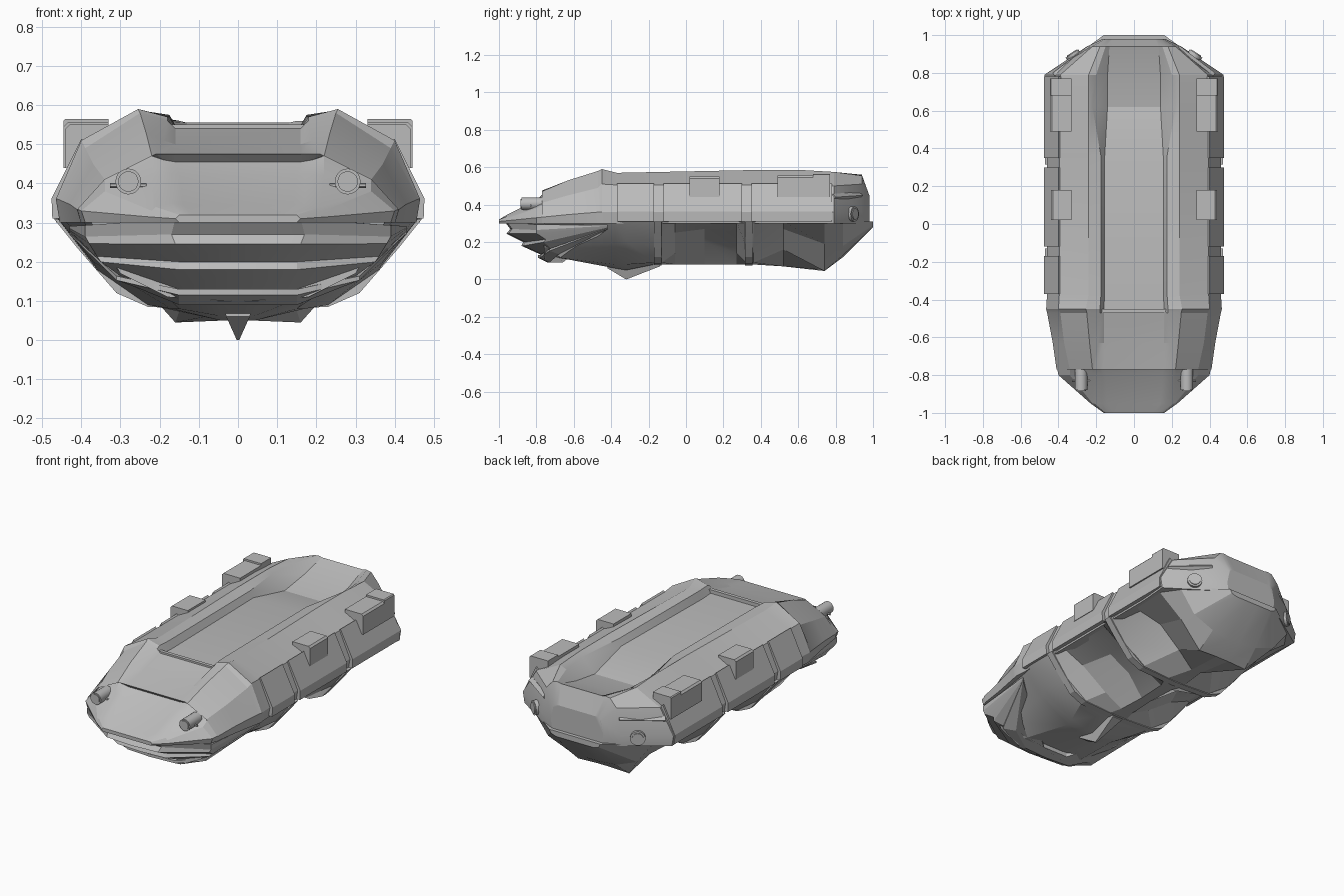
import bpy, bmesh, math
from mathutils import Vector

default = bpy.data.objects.get("Cube")
if default:
    bpy.data.objects.remove(default, do_unlink=True)

grey = bpy.data.materials.new("hull grey")
grey.use_nodes = True
colour = (0.5, 0.5, 0.5, 1)
grey.diffuse_color = colour
grey.node_tree.nodes["Principled BSDF"].inputs["Base Color"].default_value = colour


def finish(name, bm, smooth=20):
    """Turn a bmesh into a named, shaded object."""
    bmesh.ops.remove_doubles(bm, verts=bm.verts, dist=0.0005)
    bmesh.ops.recalc_face_normals(bm, faces=bm.faces)
    mesh = bpy.data.meshes.new(name)
    bm.to_mesh(mesh)
    bm.free()
    obj = bpy.data.objects.new(name, mesh)
    bpy.context.collection.objects.link(obj)
    mesh.materials.append(grey)
    bpy.ops.object.select_all(action='DESELECT')
    obj.select_set(True)
    bpy.context.view_layer.objects.active = obj
    bpy.ops.object.shade_smooth_by_angle(angle=math.radians(smooth))
    return obj


def loft(name, rings, smooth=20):
    """Skin a list of closed rings and cap both ends."""
    bm = bmesh.new()
    loops = [[bm.verts.new(p) for p in ring] for ring in rings]
    count = len(loops[0])
    for a, b in zip(loops, loops[1:]):
        for i in range(count):
            j = (i + 1) % count
            bm.faces.new((a[i], a[j], b[j], b[i]))
    bm.faces.new(loops[0])
    bm.faces.new(loops[-1])
    return finish(name, bm, smooth)


def mirrored(half):
    """Complete a half ring by reflecting it in x."""
    return half + [(-x, y, z) for x, y, z in reversed(half)]


def prism(name, side, profile, y0, y1):
    """Extrude an x-z profile along y on one side."""
    return loft(name, [[(side * x, y, z) for x, z in profile] for y in (y0, y1)])


def rod(name, start, end, r1, r2, sides):
    """Tapered rod between two points."""
    start, end = Vector(start), Vector(end)
    axis = end - start
    bm = bmesh.new()
    bmesh.ops.create_cone(bm, cap_ends=True, segments=sides, radius1=r1,
                          radius2=r2, depth=axis.length)
    bmesh.ops.rotate(bm, verts=bm.verts, matrix=axis.to_track_quat('Z', 'Y').to_matrix())
    bmesh.ops.translate(bm, verts=bm.verts, vec=(start + end) / 2)
    return finish(name, bm, 35)


# Upper hull stations in hundredths:
# y, floor x z, trough edge x z, ridge x z, shoulder x z, widest x
stations = [
    (-100, 10, 32, 12, 32, 15, 32, 15.5, 31.5, 16),
    (-95, 14, 34.5, 17, 35, 21, 34, 22, 33, 23),
    (-80, 15, 42, 17, 42.5, 22, 42, 34, 38, 40),
    (-75, 16, 45.5, 19, 46, 22, 47, 34, 41, 41),
    (-77, 16, 47.5, 21, 47.5, 22, 47, 34, 41, 41),
    (-63, 16, 50, 19, 51, 23.5, 53, 37, 45, 43),
    (-47, 16, 54, 18, 56, 25, 58, 39, 49, 46),
    (-45, 16, 53, 18, 57, 25.5, 59, 40, 51, 46.5),
    (-37, 15.5, 53, 17.5, 57, 24, 57, 39.5, 50.5, 46),
    (36, 15.5, 54, 17.5, 57.5, 24, 58.5, 39.5, 50.5, 46),
    (62, 14, 48.5, 22, 56, 24, 58.5, 39.5, 50.5, 46),
    (79, 14, 51, 20, 56, 24, 57.5, 39, 50, 47.4),
    (94, 13, 55.5, 15, 56, 18, 55.5, 22, 51, 25),
    (98, 11, 45, 13, 45, 14, 45, 15, 43, 16.5),
]
rings = []
for y, fx, fz, ex, ez, rx, rz, sx, sz, mx in stations:
    rise = min(36, 31 + (y + 100) * 0.1)
    half = [(fx, fz), (ex, ez), (rx, rz), (sx, sz), (mx, rise), (mx - 1, 30)]
    rings.append(mirrored([(x / 100, y / 100, z / 100) for x, z in half]))
loft("upper_hull", rings)

# Lower hull with ribs and hollows: y, top x, flank x z, belly x z, keel z
belly = [
    (-76, 38, 30, 17, 18, 11, 10),
    (-70, 40, 30, 18, 19, 12, 12),
    (-38, 45, 33, 19, 15, 8, 6),
    (-32, 46, 37, 20, 17, 8, 5),
    (-17, 46, 36, 18, 23, 9, 8),
    (-13, 46, 36, 18, 23, 9, 8),
    (-6, 45, 31, 25, 15, 14, 8),
    (10, 45, 25, 27, 12, 20, 8),
    (27, 45, 31, 25, 15, 14, 8),
    (32, 46, 36, 18, 23, 9, 8),
    (36, 46, 36, 18, 23, 9, 8),
    (52, 44, 25, 27, 12, 16, 7),
    (74, 45, 29, 19, 16, 4.5, 5),
    (84, 38, 28, 18, 15, 13, 12),
    (100, 16, 15, 29, 12, 28, 28),
]
rings = []
for y, tx, fx, fz, bx, bz, keel in belly:
    half = [(tx, 31), (fx, fz), (bx, bz), (bx / 4, keel)]
    rings.append(mirrored([(x / 100, y / 100, z / 100) for x, z in half]))
loft("lower_hull", rings)

# Stepped chin whose lips sweep back and up: z, front y, front x, side y, side x
steps = [
    (9, -74, 15, -68, 26), (11.5, -79, 15, -73, 31), (13, -79, 15, -73, 31),
    (13, -77, 15, -72, 30), (18, -88, 15, -76, 35), (20, -87, 15, -75, 36),
    (24.5, -96, 16, -80, 38), (27, -94, 17, -80, 39), (31, -97, 16, -80, 39),
]
rings = []
for z, fy, fx, sy, sx in steps:
    half = [(0, fy, z), (fx, fy + 1, z), (sx, sy, 25 + (z - 25) * 0.72),
            (43, -42, 26 + z / 10), (8, -66, z)]
    rings.append(mirrored([(x / 100, y / 100, h / 100) for x, y, h in half]))
loft("chin", rings)

# Keel spike under the nose
spike = []
for y, x, z in ((-0.42, 0.03, 0.06), (-0.32, 0.003, 0.0), (-0.14, 0.03, 0.07)):
    spike.append(mirrored([(0.045, y, 0.1), (0.035, y, 0.075), (x, y, z)]))
loft("keel_spike", spike)

# Lip at the head of the roof trough
prism("trough_lip", 1, [(-0.17, 0.53), (0.17, 0.53), (0.17, 0.55), (-0.17, 0.55)], -0.47, -0.45)

panel = [(0.385, 0.5), (0.4, 0.514), (0.476, 0.362), (0.474, 0.31), (0.44, 0.31)]
mid_pod = [(0.33, 0.44), (0.44, 0.44), (0.44, 0.54), (0.43, 0.55), (0.33, 0.55)]
rear_pod = [(0.33, 0.44), (0.445, 0.44), (0.445, 0.545), (0.435, 0.555), (0.33, 0.555)]
lid = [(0.33, 0.55), (0.445, 0.545), (0.445, 0.56), (0.44, 0.565), (0.33, 0.565)]
rib = [(0.47, 0.31), (0.41, 0.235), (0.31, 0.12), (0.23, 0.085), (0, 0.075), (0, 0.12),
       (0.3, 0.3)]

for s, label in ((1, "left"), (-1, "right")):
    # Side armour panels separated by narrow gaps
    for name, y0, y1 in (("front", -0.37, -0.17), ("middle", -0.12, 0.3), ("rear", 0.35, 0.78)):
        prism(f"{label}_{name}_panel", s, panel, y0, y1)

    # Equipment pods on the shoulders
    prism(f"{label}_middle_pod", s, mid_pod, 0.02, 0.18)
    prism(f"{label}_rear_pod", s, rear_pod, 0.49, 0.77)
    prism(f"{label}_rear_pod_lid", s, lid, 0.68, 0.77)

    # Headlight with a small mounting pin
    x = s * 0.28
    rod(f"{label}_headlight", (x, -0.88, 0.405), (x, -0.77, 0.405), 0.033, 0.033, 20)
    rod(f"{label}_headlight_lens", (x, -0.885, 0.405), (x, -0.87, 0.405), 0.026, 0.026, 20)
    rod(f"{label}_headlight_pin", (x - 0.047, -0.83, 0.395), (x + 0.047, -0.83, 0.395),
        0.006, 0.006, 6)

    # Tail light and trim on the angled rear corner
    out = Vector((s * 0.55, 0.83, 0))
    base = Vector((s * 0.32, 0.89, 0.35))
    rod(f"{label}_tail_light", base - out * 0.04, base + out * 0.015, 0.04, 0.04, 20)
    rod(f"{label}_tail_lens", base, base + out * 0.02, 0.03, 0.03, 20)
    rod(f"{label}_corner_trim", (s * 0.42, 0.785, 0.44), (s * 0.23, 0.93, 0.45), 0.018, 0.018, 4)

    # Ribs wrapping the underside
    for name, y in (("front", -0.15), ("rear", 0.335)):
        prism(f"{label}_{name}_rib", s, rib, y - 0.02, y + 0.02)
